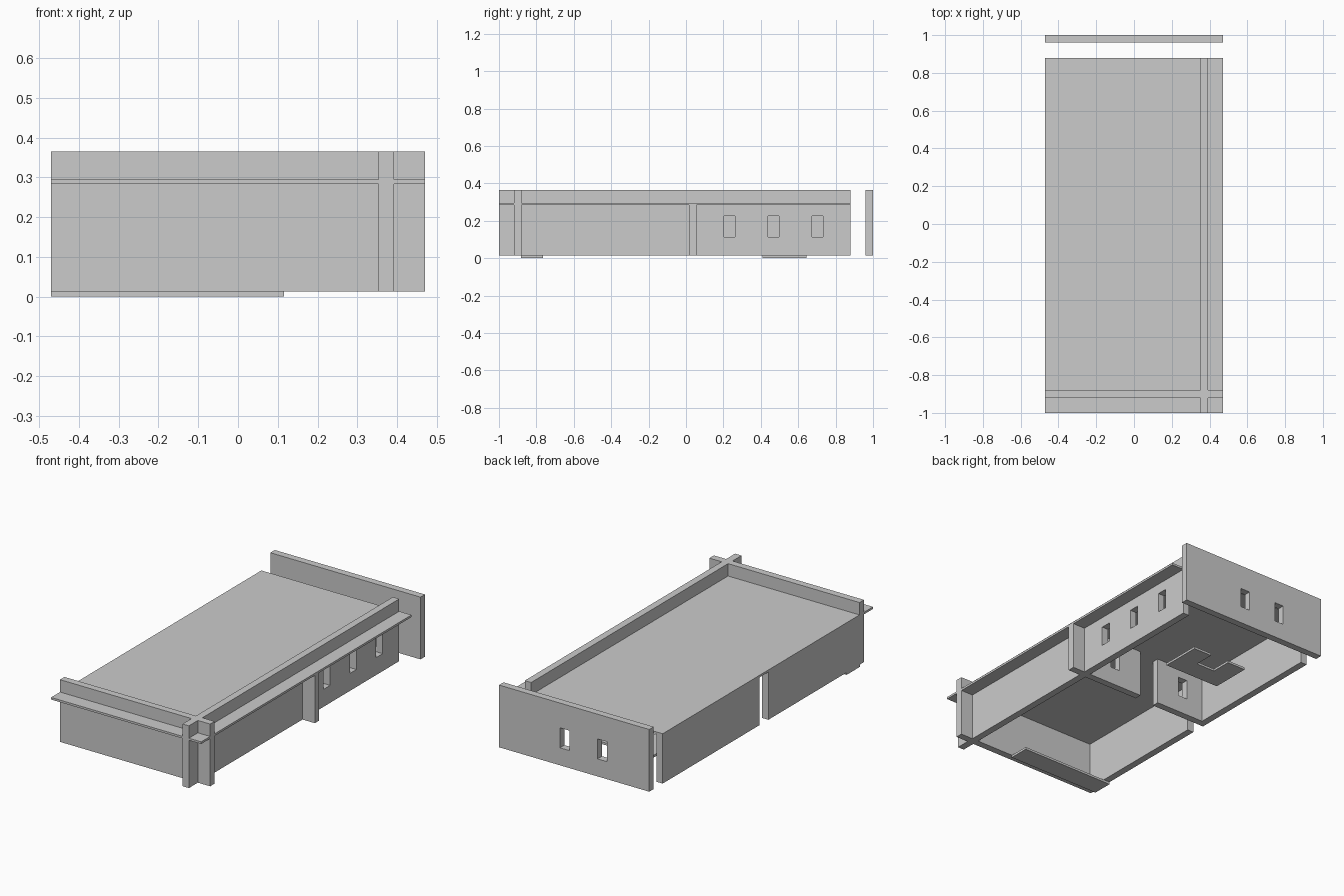
import bpy
from mathutils import Matrix

if "Cube" in bpy.data.objects:
    bpy.data.objects.remove(bpy.data.objects["Cube"])

T = 0.04            # wall thickness
Z0, ZR0, ZR1, ZT = 0.013, 0.283, 0.295, 0.365   # wall foot, roof under/top, parapet top
WIN_W, WIN_Z0, WIN_Z1 = 0.059, 0.112, 0.225

# axis frames: profile (u, v) plus extrusion direction
ALONG_X = Matrix(((1, 0, 0), (0, 0, -1), (0, 1, 0)))   # u=x, v=z
ALONG_Y = Matrix(((0, 0, 1), (1, 0, 0), (0, 1, 0)))    # u=y, v=z
FLAT = Matrix.Identity(3)                              # u=x, v=y


def rect(u0, u1, v0, v1):
    return [(u0, v0), (u1, v0), (u1, v1), (u0, v1)]


def plate(name, loops, thickness, frame, location):
    """Extruded flat profile; loops after the first are holes."""
    cu = bpy.data.curves.new(name, 'CURVE')
    cu.dimensions = '2D'
    cu.fill_mode = 'BOTH'
    cu.extrude = thickness / 2
    for loop in loops:
        sp = cu.splines.new('POLY')
        sp.points.add(len(loop) - 1)
        for p, (u, v) in zip(sp.points, loop):
            p.co = (u, v, 0, 1)
        sp.use_cyclic_u = True
    tmp = bpy.data.objects.new(name + "_profile", cu)
    bpy.context.collection.objects.link(tmp)
    dg = bpy.context.evaluated_depsgraph_get()
    mesh = bpy.data.meshes.new_from_object(tmp.evaluated_get(dg))
    bpy.data.objects.remove(tmp)
    mesh.transform(frame.to_4x4())
    for poly in mesh.polygons:
        poly.use_smooth = False
    ob = bpy.data.objects.new(name, mesh)
    ob.location = location
    bpy.context.collection.objects.link(ob)
    return ob


def wall(name, along, centre, u0, u1, top, windows=()):
    loops = [rect(u0, u1, Z0, top)]
    loops += [rect(w - WIN_W / 2, w + WIN_W / 2, WIN_Z0, WIN_Z1) for w in windows]
    if along == 'x':
        return plate(name, loops, T, ALONG_X, (0, centre, 0))
    return plate(name, loops, T, ALONG_Y, (centre, 0, 0))


# outer walls with parapets
wall("front_wall", 'x', -0.90, -0.47, 0.47, ZT)
wall("right_wall", 'y', 0.373, -1.0, 0.88, ZT, (0.2325, 0.4675, 0.7025))
wall("back_wall", 'x', 0.98, -0.47, 0.47, ZT, (-0.176, 0.059))

# left wall halves with the door gap between them
wall("left_wall_front", 'y', -0.45, -0.92, -0.065, ZR0)
wall("left_wall_back", 'y', -0.45, 0.015, 0.88, ZR0)

# dividing wall with a doorway
wall("divider_left", 'x', 0.035, -0.47, -0.12, ZR0, (-0.294,))
wall("divider_right", 'x', 0.035, 0.0, 0.47, ZR0, (0.176,))

# roof slab
plate("roof", [rect(-0.47, 0.47, -1.0, 0.88)], ZR1 - ZR0, FLAT, (0, 0, (ZR0 + ZR1) / 2))

# floor plates: front strip and U-shaped piece
plate("front_floor_strip", [rect(-0.47, 0.116, -0.882, -0.765)], Z0, FLAT, (0, 0, Z0 / 2))
u_shape = [(-0.235, 0.41), (0.116, 0.41), (0.116, 0.643), (0, 0.643),
           (0, 0.526), (-0.118, 0.526), (-0.118, 0.643), (-0.235, 0.643)]
plate("u_floor_piece", [u_shape], Z0, FLAT, (0, 0, Z0 / 2))
